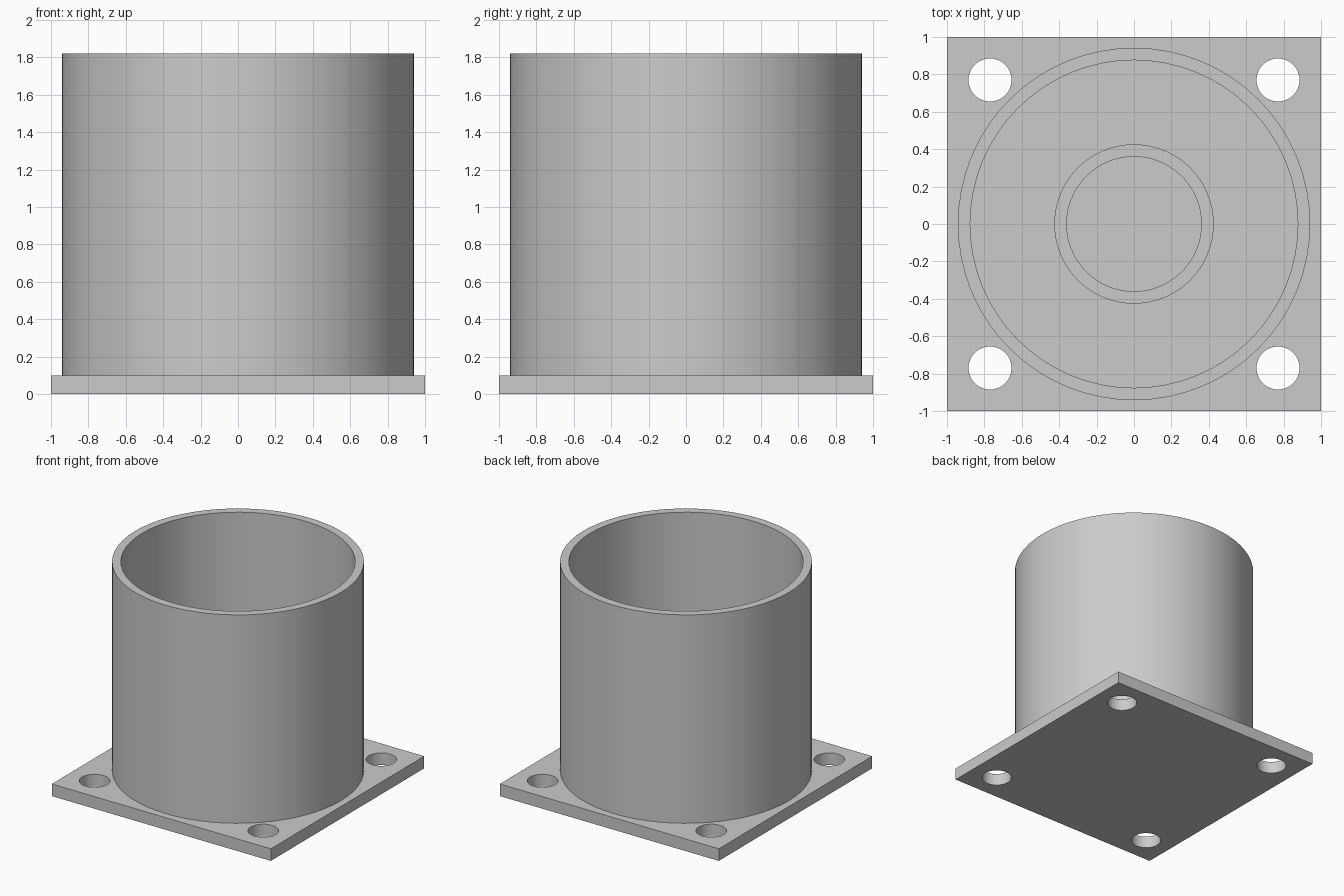
import bpy
import bmesh
import math

cube = bpy.data.objects.get("Cube")
if cube:
    bpy.data.objects.remove(cube, do_unlink=True)

SEGMENTS = 64
PLATE_TOP = 0.1

grey = bpy.data.materials.new("plain grey")
grey.use_nodes = True
colour = (0.6, 0.6, 0.6, 1)
grey.diffuse_color = colour
grey.node_tree.nodes["Principled BSDF"].inputs["Base Color"].default_value = colour


def add_object(name, bm):
    bmesh.ops.recalc_face_normals(bm, faces=bm.faces)
    mesh = bpy.data.meshes.new(name)
    bm.to_mesh(mesh)
    bm.free()
    mesh.materials.append(grey)
    obj = bpy.data.objects.new(name, mesh)
    bpy.context.collection.objects.link(obj)
    return obj


def smooth(obj):
    bpy.ops.object.select_all(action="DESELECT")
    obj.select_set(True)
    bpy.context.view_layer.objects.active = obj
    bpy.ops.object.shade_smooth_by_angle(angle=math.radians(30))


def add_tube(name, outer, inner, bottom, top):
    """Spin a rectangular wall section around the z axis."""
    bm = bmesh.new()
    section = [(inner, bottom), (outer, bottom), (outer, top), (inner, top)]
    verts = [bm.verts.new((r, 0, z)) for r, z in section]
    edges = [bm.edges.new((verts[i], verts[(i + 1) % 4])) for i in range(4)]
    bmesh.ops.spin(bm, geom=verts + edges, cent=(0, 0, 0), axis=(0, 0, 1),
                   angle=math.tau, steps=SEGMENTS, use_duplicate=False)
    bmesh.ops.remove_doubles(bm, verts=bm.verts, dist=1e-4)
    obj = add_object(name, bm)
    smooth(obj)


# Square base plate
bm = bmesh.new()
bmesh.ops.create_cube(bm, size=2)
for v in bm.verts:
    v.co.z = PLATE_TOP if v.co.z > 0 else 0
plate = add_object("base_plate", bm)

# Four corner bolt holes, cut right through
bm = bmesh.new()
for x in (-0.77, 0.77):
    for y in (-0.77, 0.77):
        made = bmesh.ops.create_cone(bm, cap_ends=True, segments=SEGMENTS,
                                     radius1=0.115, radius2=0.115, depth=0.5)
        bmesh.ops.translate(bm, verts=made["verts"], vec=(x, y, 0))
cutter = add_object("bolt_hole_cutter", bm)
cutter.hide_render = True
cutter.display_type = "WIRE"
holes = plate.modifiers.new("bolt_holes", "BOOLEAN")
holes.operation = "DIFFERENCE"
holes.solver = "EXACT"
holes.object = cutter
bpy.context.view_layer.objects.active = plate
bpy.ops.object.modifier_apply(modifier=holes.name)
bpy.data.objects.remove(cutter, do_unlink=True)
smooth(plate)

# Tall outer sleeve and the shorter concentric one inside it
add_tube("outer_sleeve", 0.942, 0.876, PLATE_TOP, 1.82)
add_tube("inner_sleeve", 0.426, 0.36, PLATE_TOP, 0.65)
